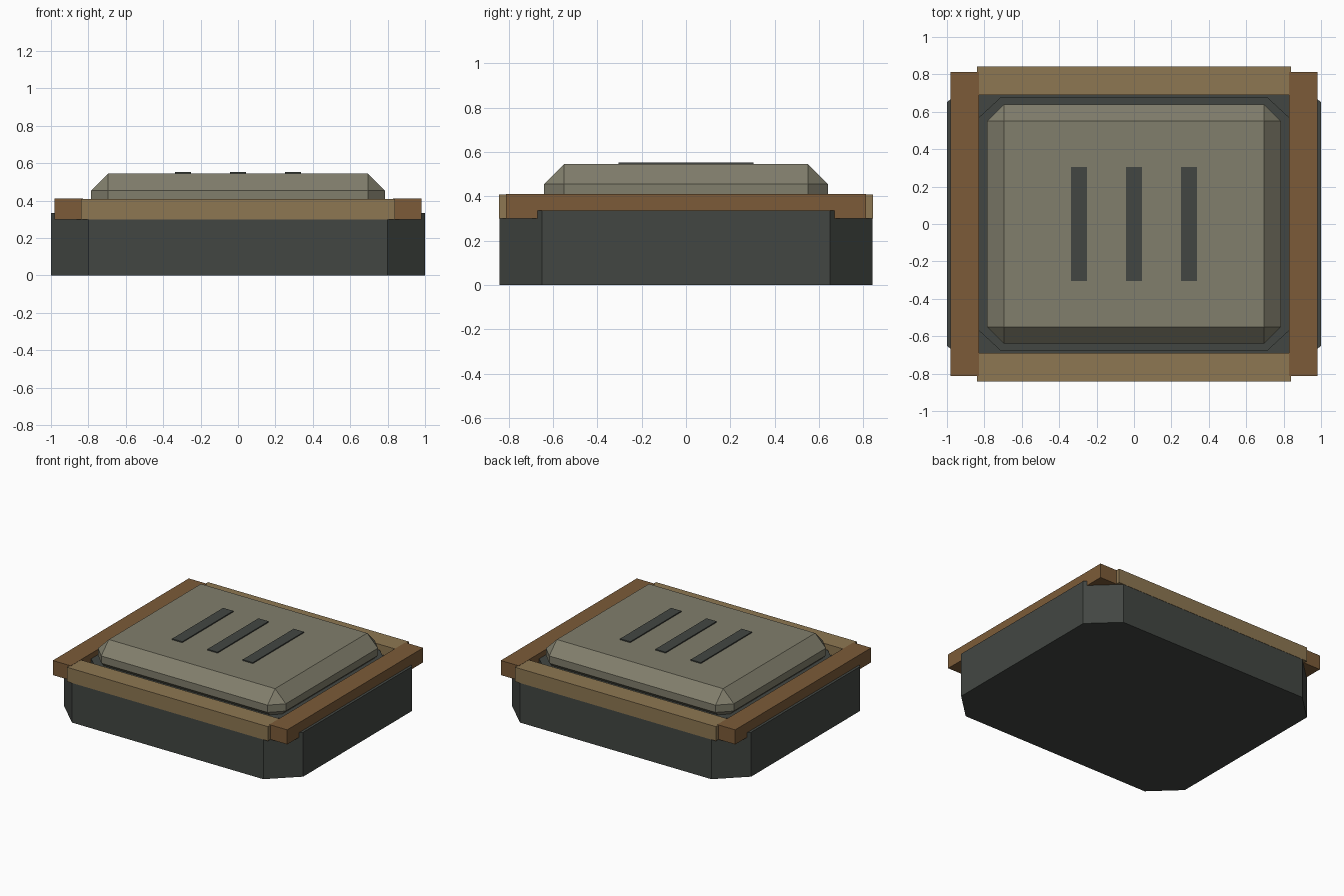
import bpy, bmesh

if "Cube" in bpy.data.objects:
    bpy.data.objects.remove(bpy.data.objects["Cube"])


def material(name, rgb):
    m = bpy.data.materials.new(name)
    m.diffuse_color = (*rgb, 1)
    m.use_nodes = True
    m.node_tree.nodes["Principled BSDF"].inputs["Base Color"].default_value = m.diffuse_color
    return m


DARK = material("dark_slate", (0.055, 0.062, 0.055))
STONE = material("warm_grey", (0.22, 0.21, 0.15))
BROWN = material("brown_wood", (0.20, 0.105, 0.04))
TAN = material("tan_wood", (0.27, 0.185, 0.085))


def finish(name, bm, mat):
    bmesh.ops.recalc_face_normals(bm, faces=bm.faces)
    mesh = bpy.data.meshes.new(name)
    bm.to_mesh(mesh)
    bm.free()
    mesh.materials.append(mat)
    obj = bpy.data.objects.new(name, mesh)
    bpy.context.collection.objects.link(obj)
    return obj


def box(name, x, y, z, mat, bevel=0):
    """Box from (min, max) ranges, optionally with flat bevelled edges."""
    bm = bmesh.new()
    bmesh.ops.create_cube(bm, size=1)
    for v in bm.verts:
        for i, (lo, hi) in enumerate((x, y, z)):
            v.co[i] = lo if v.co[i] < 0 else hi
    if bevel:
        bmesh.ops.bevel(bm, geom=bm.edges[:], offset=bevel, segments=1,
                        affect='EDGES', profile=0.5)
    return finish(name, bm, mat)


def octagon(name, hx, hy, cx, cy, z0, z1, mat):
    """Rectangular slab with cut corners."""
    outline = [(hx, -hy + cy), (hx, hy - cy), (hx - cx, hy), (-hx + cx, hy),
               (-hx, hy - cy), (-hx, -hy + cy), (-hx + cx, -hy), (hx - cx, -hy)]
    bm = bmesh.new()
    face = bm.faces.new([bm.verts.new((x, y, z0)) for x, y in outline])
    ext = bmesh.ops.extrude_face_region(bm, geom=[face], use_keep_orig=True)
    verts = [g for g in ext["geom"] if isinstance(g, bmesh.types.BMVert)]
    bmesh.ops.translate(bm, verts=verts, vec=(0, 0, z1 - z0))
    return finish(name, bm, mat)


# Plinth and the inner plate under the lid
octagon("base", 1.0, 0.84, 0.20, 0.19, 0, 0.335, DARK)
octagon("inner_plate", 0.84, 0.68, 0.13, 0.12, 0.32, 0.37, DARK)

# Bevelled lid panel
box("lid_panel", (-0.785, 0.785), (-0.64, 0.64), (0.31, 0.545), STONE, 0.09)

# Wooden frame rails
for side, s in (("left", -1), ("right", 1)):
    box(side + "_rail", sorted((s * 0.83, s * 0.98)), (-0.812, 0.812),
        (0.30, 0.41), BROWN)
for side, s in (("front", -1), ("back", 1)):
    box(side + "_rail", (-0.84, 0.84), sorted((s * 0.69, s * 0.842)),
        (0.30, 0.408), TAN)

# Raised strips on the lid
for i in (-1, 0, 1):
    cx = i * 0.295
    box(f"lid_strip_{i + 2}", (cx - 0.0425, cx + 0.0425), (-0.305, 0.305),
        (0.53, 0.553), DARK)
